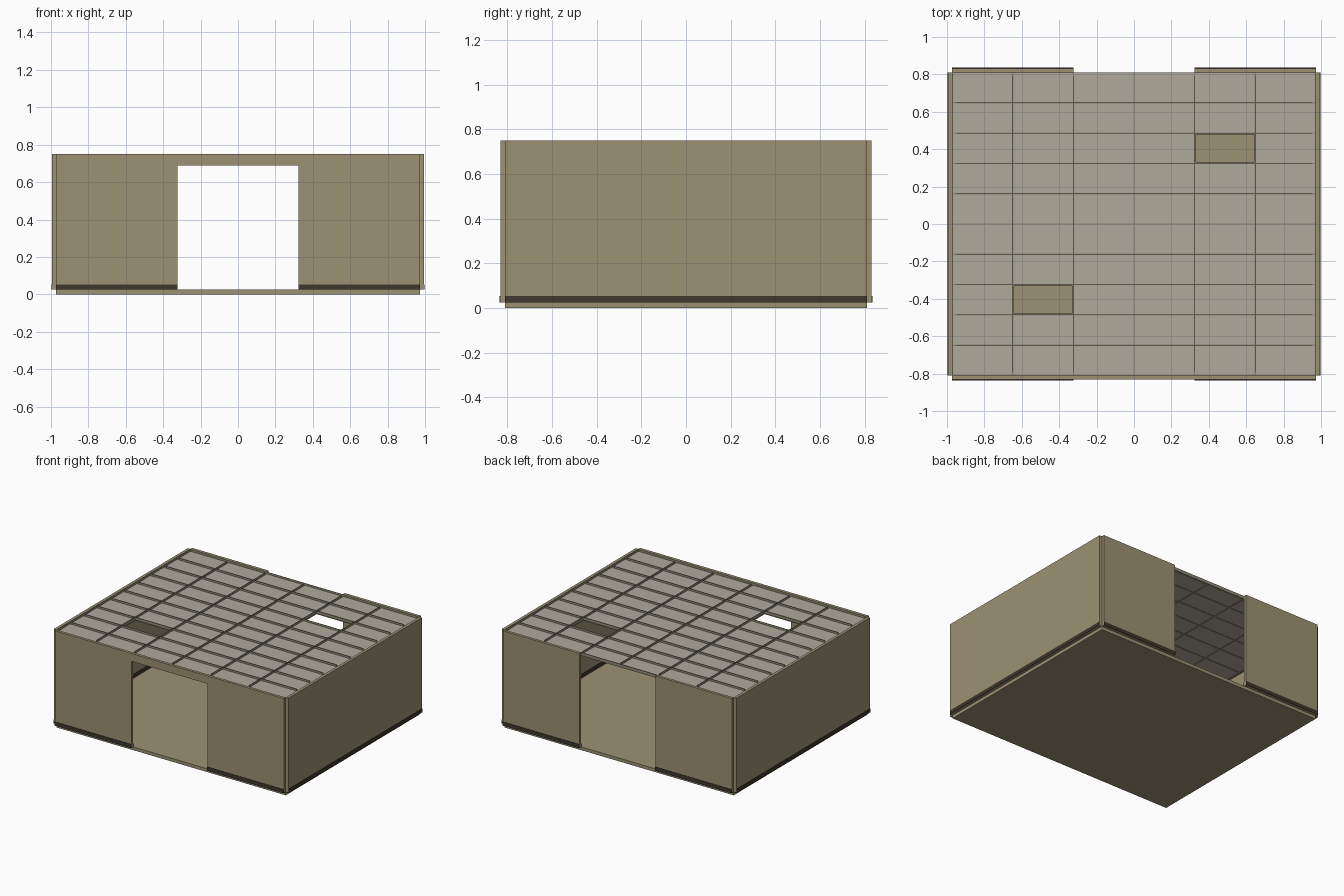
import bpy, bmesh

if "Cube" in bpy.data.objects:
    bpy.data.objects.remove(bpy.data.objects["Cube"])

def material(name, rgb):
    m = bpy.data.materials.new(name)
    m.diffuse_color = (*rgb, 1)
    m.use_nodes = True
    m.node_tree.nodes["Principled BSDF"].inputs["Base Color"].default_value = m.diffuse_color
    return m

WALL = material("olive_beige", (0.33, 0.285, 0.17))
TILE = material("tile_grey", (0.43, 0.40, 0.33))
TEE = material("grid_grey", (0.27, 0.25, 0.18))
BASE = material("dark_brown", (0.048, 0.04, 0.026))

def boxes(name, mat, spans):
    """One object from boxes given as (x0, x1, y0, y1, z0, z1)."""
    bm = bmesh.new()
    for x0, x1, y0, y1, z0, z1 in spans:
        x0, x1 = sorted((x0, x1))
        y0, y1 = sorted((y0, y1))
        vs = bmesh.ops.create_cube(bm, size=1)["verts"]
        for v in vs:
            v.co.x = x1 if v.co.x > 0 else x0
            v.co.y = y1 if v.co.y > 0 else y0
            v.co.z = z1 if v.co.z > 0 else z0
    me = bpy.data.meshes.new(name)
    bm.to_mesh(me)
    bm.free()
    me.materials.append(mat)
    ob = bpy.data.objects.new(name, me)
    bpy.context.collection.objects.link(ob)
    return ob

X, Y = 0.972, 0.81        # room half sizes
T, B = 0.022, 0.004       # wall thickness, baseboard thickness
F, TOP = 0.025, 0.75      # floor top, wall top
DOOR = 0.323
BZ = 0.053                # baseboard top

boxes("floor_slab", WALL, [(-X, X, -Y, Y, 0, F)])

# side walls with baseboards on both faces
for s, side in ((-1, "left"), (1, "right")):
    boxes(side + "_wall", WALL, [(s * X, s * (X + T), -Y, Y, F, TOP)])
    boxes(side + "_baseboards", BASE, [
        (s * (X + T), s * (X + T + B), -Y, Y, F, BZ),
        (s * (X - B), s * X, -Y, Y, F, BZ)])

# front and back wall panels either side of the doorway
for sy, end in ((-1, "front"), (1, "back")):
    for sx, side in ((-1, "left"), (1, "right")):
        n = f"{end}_{side}"
        boxes(n + "_wall", WALL, [(sx * DOOR, sx * X, sy * Y, sy * (Y + T), F, TOP)])
        boxes(n + "_baseboards", BASE, [
            (sx * DOOR, sx * X, sy * (Y + T), sy * (Y + T + B), F, BZ),
            (sx * DOOR, sx * (X - B), sy * (Y - B), sy * Y, F, BZ)])

# header over the front doorway only
boxes("front_door_header", WALL, [(-DOOR, DOOR, -Y - T, -Y, 0.69, TOP)])

# ceiling tiles, two left out
NX, NY = 6, 10
dx, dy = 2 * X / NX, 2 * Y / NY
G = 0.003
missing = {(1, 2), (4, 7)}
boxes("ceiling_tiles", TILE, [
    (-X + i * dx + G, -X + (i + 1) * dx - G,
     -Y + j * dy + G, -Y + (j + 1) * dy - G, 0.727, 0.734)
    for i in range(NX) for j in range(NY) if (i, j) not in missing])

# suspended grid: flange under the tiles and thin upright web
W, H = 0.007, 0.0012
spans = []
for i in range(1, NX):
    x = -X + i * dx
    spans += [(x - W, x + W, -Y, Y, 0.725, 0.727),
              (x - H, x + H, -Y + 0.02, Y - 0.02, 0.727, 0.749)]
for j in range(1, NY):
    y = -Y + j * dy
    spans += [(-X, X, y - W, y + W, 0.7252, 0.7268),
              (-X + 0.02, X - 0.02, y - H, y + H, 0.727, 0.7485)]
boxes("ceiling_grid", TEE, spans)

# wall angle around the edge of the ceiling
edge = []
for s in (-1, 1):
    edge += [(s * (X - 0.015), s * X, -Y, Y, 0.7245, 0.727),
             (s * (X - 0.002), s * X, -Y, Y, 0.727, 0.749),
             (-X, X, s * (Y - 0.015), s * Y, 0.7243, 0.7269),
             (-X, X, s * (Y - 0.002), s * Y, 0.727, 0.749)]
boxes("ceiling_wall_angle", TEE, edge)
